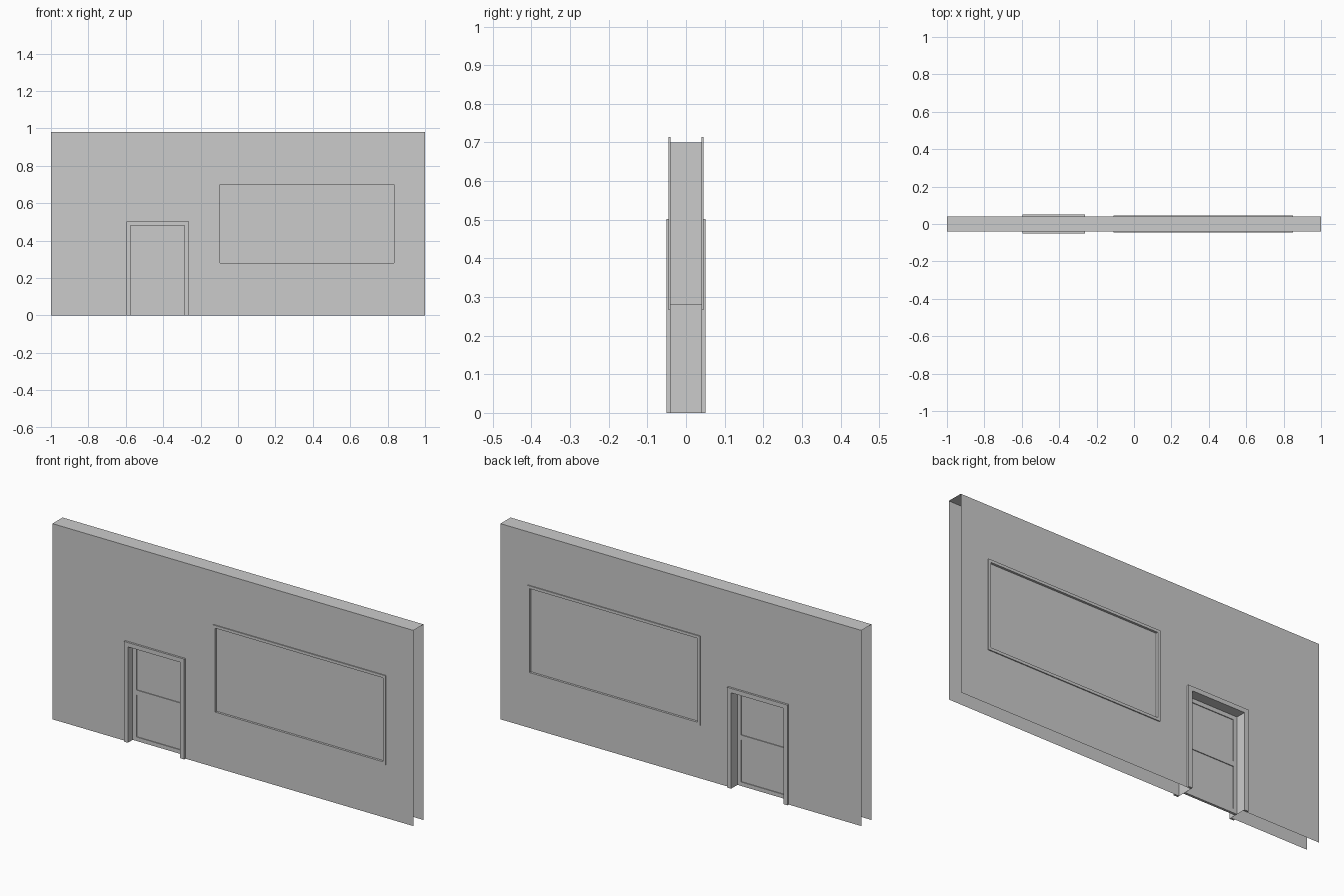
import bpy, bmesh
from mathutils import Vector

if "Cube" in bpy.data.objects:
    bpy.data.objects.remove(bpy.data.objects["Cube"])

W, D, H = 1.0, 0.04, 0.98                 # half length, half thickness, height
DOOR = (-0.575, -0.285, 0.0, 0.48)        # openings: x0, x1, z0, z1
WINDOW = (-0.095, 0.835, 0.28, 0.70)


def finish(name, bm):
    bmesh.ops.remove_doubles(bm, verts=bm.verts, dist=1e-5)
    mesh = bpy.data.meshes.new(name)
    bm.to_mesh(mesh)
    bm.free()
    obj = bpy.data.objects.new(name, mesh)
    bpy.context.collection.objects.link(obj)
    return obj


def add_box(bm, x0, x1, y0, y1, z0, z1):
    verts = bmesh.ops.create_cube(bm, size=1)["verts"]
    for v in verts:
        v.co = Vector(((x0 + x1) / 2 + v.co.x * (x1 - x0),
                       (y0 + y1) / 2 + v.co.y * (y1 - y0),
                       (z0 + z1) / 2 + v.co.z * (z1 - z0)))


def boxes(name, *dims):
    bm = bmesh.new()
    for d in dims:
        add_box(bm, *d)
    return finish(name, bm)


def quad(bm, *pts):
    bm.faces.new([bm.verts.new(p) for p in pts])


# Wall shell: two skins with openings and a top, left open at ends and bottom
bm = bmesh.new()
xs = sorted([-W, W, *DOOR[:2], *WINDOW[:2]])
zs = sorted({0.0, H, *DOOR[2:], *WINDOW[2:]})
for x0, x1 in zip(xs, xs[1:]):
    for z0, z1 in zip(zs, zs[1:]):
        cx, cz = (x0 + x1) / 2, (z0 + z1) / 2
        if any(o[0] < cx < o[1] and o[2] < cz < o[3] for o in (DOOR, WINDOW)):
            continue
        quad(bm, (x0, -D, z0), (x1, -D, z0), (x1, -D, z1), (x0, -D, z1))
        quad(bm, (x0, D, z0), (x0, D, z1), (x1, D, z1), (x1, D, z0))
    quad(bm, (x0, -D, H), (x1, -D, H), (x1, D, H), (x0, D, H))
# Opening reveals
for x0, x1, z0, z1 in (DOOR, WINDOW):
    ring = [(x0, z0), (x0, z1), (x1, z1), (x1, z0)]
    if z0 > 0:
        ring.append(ring[0])
    for (ax, az), (bx, bz) in zip(ring, ring[1:]):
        quad(bm, (ax, -D, az), (ax, D, az), (bx, D, bz), (bx, -D, bz))
finish("wall", bm)

# Door and window trim on both faces
for side, s in (("front", -1), ("back", 1)):
    x0, x1, z0, z1 = DOOR
    y0, y1 = sorted((s * D, s * 0.05))
    t = 0.022
    boxes(f"door_casing_{side}",
          (x0 - t, x0, y0, y1, 0, z1 + t),
          (x1, x1 + t, y0, y1, 0, z1 + t),
          (x0, x1, y0, y1, z1, z1 + t))
    x0, x1, z0, z1 = WINDOW
    y0, y1 = sorted((s * D, s * 0.045))
    t = 0.014
    boxes(f"window_trim_{side}",
          (x0 - t, x0, y0, y1, z0 - t, z1 + t),
          (x1, x1 + t, y0, y1, z0 - t, z1 + t),
          (x0, x1, y0, y1, z1, z1 + t),
          (x0, x1, y0, y1, z0 - t, z0))

# Window pane block, set slightly inside both faces
boxes("window_pane", (WINDOW[0], WINDOW[1], -0.034, 0.034, WINDOW[2], WINDOW[3]))

# Door leaf: stiles and rails around two thin panels
x0, x1, z0, z1 = DOOR
y0, y1, s = -0.012, 0.0, 0.02
boxes("door_frame",
      (x0, x0 + s, y0, y1, 0, z1),
      (x1 - s, x1, y0, y1, 0, z1),
      (x0 + s, x1 - s, y0, y1, 0, 0.02),
      (x0 + s, x1 - s, y0, y1, 0.23, 0.255),
      (x0 + s, x1 - s, y0, y1, z1 - s, z1))
boxes("door_panels",
      (x0 + s, x1 - s, -0.008, -0.004, 0.02, 0.23),
      (x0 + s, x1 - s, -0.008, -0.004, 0.255, z1 - s))
